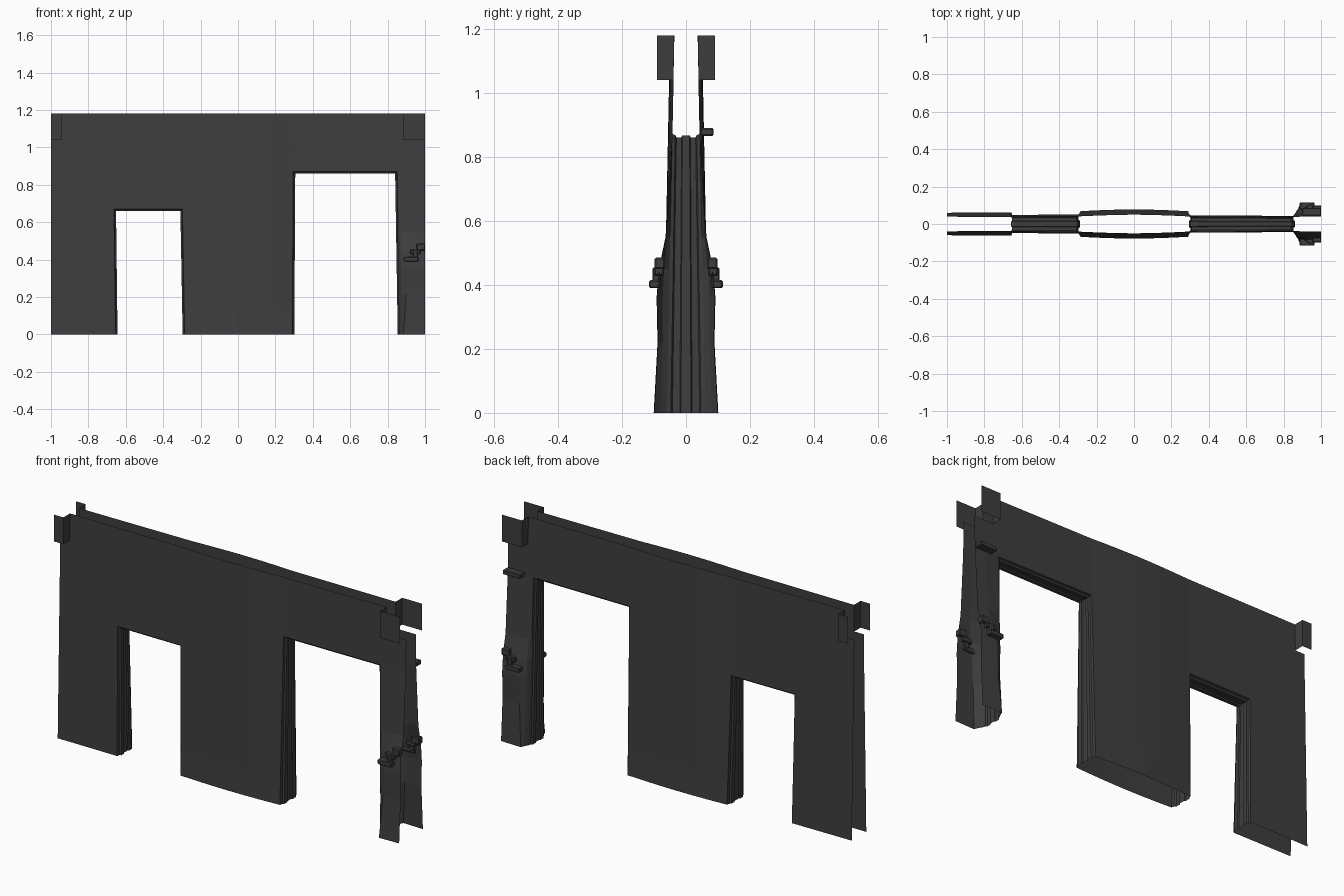
import bpy
import bmesh

cube = bpy.data.objects.get("Cube")
if cube:
    bpy.data.objects.remove(cube)

TOP = 1.18
BLOCK_Z = 1.04
BLOCK_Y = 0.091

mat = bpy.data.materials.new("charcoal grey")
mat.use_nodes = True
colour = (0.048, 0.048, 0.048, 1)
mat.diffuse_color = colour
mat.node_tree.nodes["Principled BSDF"].inputs["Base Color"].default_value = colour


def half_depth(x, z):
    """Distance of a wall skin from the middle plane: battered and bulged."""
    d = 0.036 + 0.024 * (1 - z / TOP) + 0.006 * (1 - abs(x))
    if abs(x) < 0.29:
        d += 0.008 * (1 - (x / 0.29) ** 2)
    if abs(x) < 0.3 and z < 0.01:
        d += 0.004
    return d


def lean(x, z):
    """Door edges lean slightly off vertical."""
    rates = {-0.655: -0.012, -0.285: -0.018, 0.29: 0.006, 0.865: -0.016}
    return x + rates.get(x, 0) * min(z, 0.87)


def finish(name, bm):
    mesh = bpy.data.meshes.new(name)
    bm.normal_update()
    bm.to_mesh(mesh)
    bm.free()
    mesh.materials.append(mat)
    obj = bpy.data.objects.new(name, mesh)
    bpy.context.collection.objects.link(obj)
    return obj


def sheet(name, rows, keep=lambda i, j: True, flip=False):
    """Grid of quads through rows of points, with some cells left out."""
    bm = bmesh.new()
    grid = [[bm.verts.new(p) for p in row] for row in rows]
    for i in range(len(grid) - 1):
        for j in range(len(grid[0]) - 1):
            if keep(i, j):
                quad = [grid[i][j], grid[i][j + 1], grid[i + 1][j + 1], grid[i + 1][j]]
                bm.faces.new(quad[::-1] if flip else quad)
    bmesh.ops.delete(bm, geom=[v for v in bm.verts if not v.link_faces], context="VERTS")
    return finish(name, bm)


def box(name, low, high, bevel=0.004):
    bm = bmesh.new()
    bmesh.ops.create_cube(bm, size=1)
    for v in bm.verts:
        v.co = [(a + b) / 2 + c * (b - a) for a, b, c in zip(low, high, v.co)]
    bmesh.ops.bevel(bm, geom=bm.edges[:], offset=bevel, segments=1, affect="EDGES")
    return finish(name, bm)


# Wall skins with two doorways, a pillar bay and notched upper corners
XS = [-1, -0.945, -0.655, -0.285, -0.2, -0.1, 0, 0.1, 0.2, 0.29, 0.865, 0.885, 1]
ZS = [0, 0.13, 0.67, 0.872, BLOCK_Z, TOP]


def skin_cell(i, j):
    x = (XS[j] + XS[j + 1]) / 2
    z = (ZS[i] + ZS[i + 1]) / 2
    small_door = -0.655 < x < -0.285 and z < 0.67
    large_door_and_pillar = x > 0.29 and z < 0.87
    corner = (x < -0.945 or x > 0.885) and z > BLOCK_Z
    return not (small_door or large_door_and_pillar or corner)


for side, s in (("front", -1), ("back", 1)):
    rows = [[(lean(x, z), s * half_depth(x, z), z) for x in XS] for z in ZS]
    sheet(side + "_wall_skin", rows, skin_cell, flip=s > 0)

    # Raised corner covers, open at the ends of the wall
    for end, inner, outer in (("left", 0.885, 1), ("right", -0.945, -1)):
        rows = [[(inner, s * half_depth(inner, z), z), (inner, s * BLOCK_Y, z),
                 (outer, s * BLOCK_Y, z)] for z in (BLOCK_Z, TOP)]
        sheet(f"{side}_{end}_corner_cover", rows, flip=(s * inner > 0))

    # Flared pillar shell: height, depth of its raised face, left edge of that face
    levels = [(0, 0.101, 0.885), (0.22, 0.089, 0.9), (0.36, 0.092, 0.905),
              (0.45, 0.085, 0.92), (0.55, 0.064, 0.94), (0.872, 0.054, 0.94)]
    rows = []
    for z, deep, edge in levels:
        near = half_depth(0.865, z)
        start = lean(0.865, z)
        rows.append([(start, s * near, z),
                     (start + 0.012, s * (near * 0.5 + deep * 0.5), z),
                     (edge, s * deep, z), (1, s * (deep - 0.003), z)])
    rows[-1] = [(x, s * half_depth(x, 0.872), z) for x, y, z in rows[-1]]
    sheet(side + "_pillar_shell", rows, flip=s > 0)

    # Stepped ornament on the pillar
    for part, x0, x1, d0, d1, z0, z1 in (
            ("lower_clasp", 0.885, 0.965, 0.08, 0.115, 0.39, 0.415),
            ("clasp_link", 0.935, 0.96, 0.078, 0.105, 0.4, 0.455),
            ("middle_clasp", 0.92, 0.975, 0.07, 0.1, 0.43, 0.455),
            ("upper_clasp", 0.955, 1, 0.066, 0.098, 0.45, 0.485)):
        y0, y1 = sorted((s * d0, s * d1))
        box(f"{side}_{part}", (x0, y0, z0), (x1, y1, z1))

# Small bracket at the head of the back pillar
box("back_pillar_bracket", (0.9, 0.045, 0.866), (1, 0.086, 0.89))

# Stepped door linings: share of the wall depth, and projection into the opening
PROFILE = [(1, 0), (0.78, 0.003), (0.7, 0.011), (0.32, 0.011), (0.26, 0.005)]
PROFILE += [(-share, out) for share, out in reversed(PROFILE)]

for name, left, right, head, drop in (("small_door_lining", -0.655, -0.285, 0.67, 0.0),
                                      ("large_door_lining", 0.29, 0.865, 0.872, 0.0)):
    path = [(left, 0, 1, 0), (left, head, 1, -1), (right, head, -1, -1), (right, 0, -1, 0)]
    rows = []
    for x, z, dx, dz in path:
        rows.append([(lean(x, z) + dx * out, share * half_depth(x, z), z + dz * out)
                     for share, out in PROFILE])
    sheet(name, rows, flip=True)
